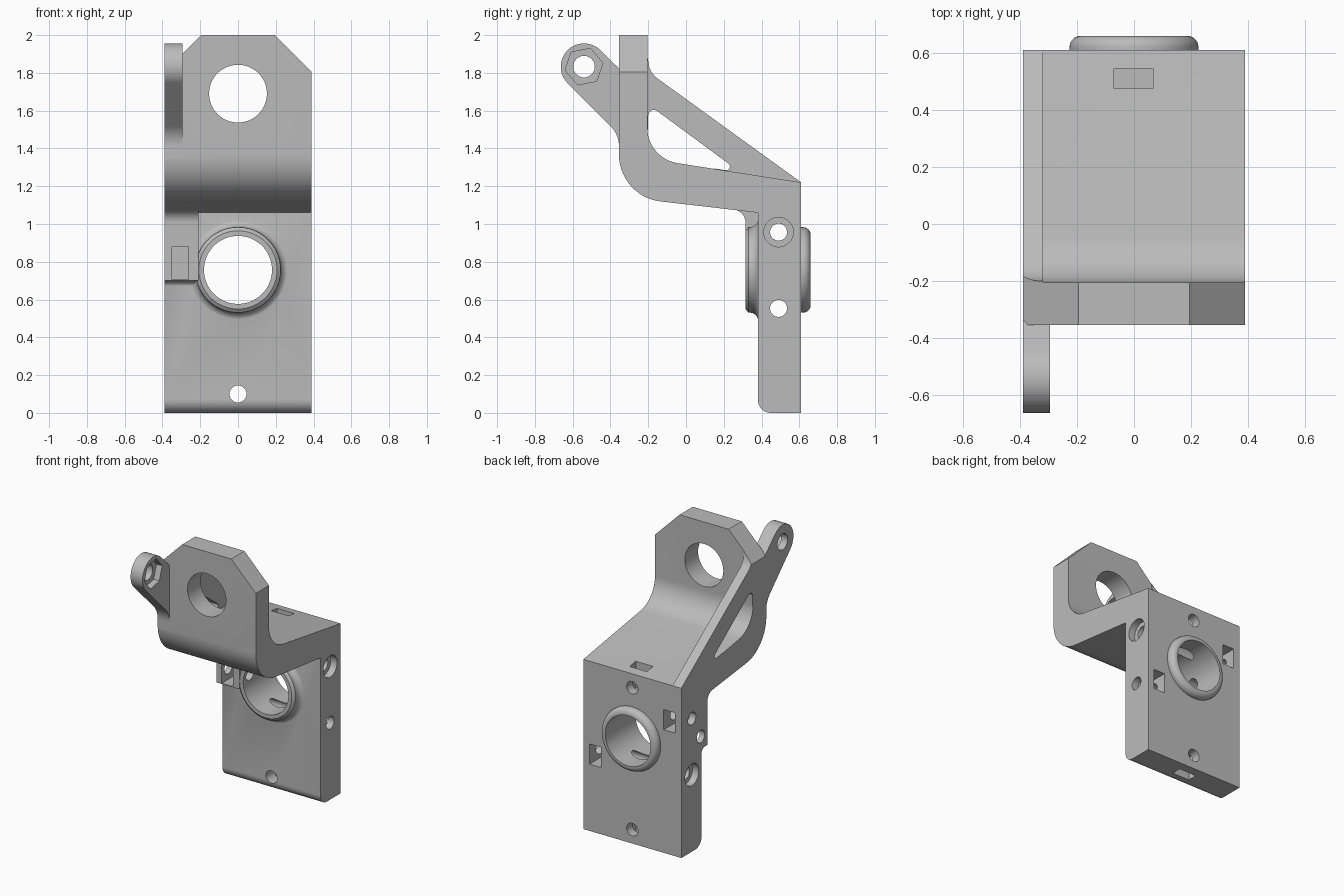
import bpy, bmesh, math
from mathutils import Vector, Matrix

if "Cube" in bpy.data.objects:
    bpy.data.objects.remove(bpy.data.objects["Cube"])

grey = bpy.data.materials.new("grey plastic")
grey.use_nodes = True
grey.diffuse_color = (0.5, 0.5, 0.5, 1)
grey.node_tree.nodes["Principled BSDF"].inputs["Base Color"].default_value = (0.5, 0.5, 0.5, 1)


def rounded(points, steps=10):
    """Closed outline; a third value on a point is its fillet radius."""
    out = []
    for i, p in enumerate(points):
        c = Vector(p[:2])
        if len(p) < 3:
            out.append(c)
            continue
        a = (Vector(points[i - 1][:2]) - c).normalized()
        b = (Vector(points[(i + 1) % len(points)][:2]) - c).normalized()
        half = a.angle(b) / 2
        r = p[2]
        centre = c + (a + b).normalized() * (r / math.sin(half))
        start = c + a * (r / math.tan(half)) - centre
        end = c + b * (r / math.tan(half)) - centre
        sweep = start.angle_signed(end)
        for k in range(steps + 1):
            out.append(centre + Matrix.Rotation(-sweep * k / steps, 2) @ start)
    return out


def circle(u, v, r, n=48, turn=0.0, start=0.0, span=360.0):
    count = n if span == 360 else n + 1
    angles = [math.radians(turn + start + span * k / n) for k in range(count)]
    return [(u + r * math.cos(a), v + r * math.sin(a)) for a in angles]


def finish(name, bm):
    bmesh.ops.recalc_face_normals(bm, faces=bm.faces)
    mesh = bpy.data.meshes.new(name)
    bm.to_mesh(mesh)
    bm.free()
    mesh.materials.append(grey)
    obj = bpy.data.objects.new(name, mesh)
    bpy.context.collection.objects.link(obj)
    return obj


def prism(name, outline, axis, lo, hi):
    """Extrude an outline, (y, z) along x or (x, z) along y."""
    bm = bmesh.new()

    def place(p, t):
        return (t, p[0], p[1]) if axis == "x" else (p[0], t, p[1])

    face = bm.faces.new([bm.verts.new(place(p, lo)) for p in outline])
    grown = bmesh.ops.extrude_face_region(bm, geom=[face])["geom"]
    shift = Vector((hi - lo, 0, 0)) if axis == "x" else Vector((0, hi - lo, 0))
    bmesh.ops.translate(bm, vec=shift, verts=[g for g in grown if isinstance(g, bmesh.types.BMVert)])
    return finish(name, bm)


def box(name, x0, x1, y0, y1, z0, z1):
    return prism(name, [(x0, z0), (x1, z0), (x1, z1), (x0, z1)], "y", y0, y1)


def lathe(name, outline, z, steps=72):
    """Turn an (r, y) outline around the y direction at height z."""
    bm = bmesh.new()
    verts = [bm.verts.new((r, y, z)) for r, y in outline]
    edges = [bm.edges.new(pair) for pair in zip(verts, verts[1:])]
    bmesh.ops.spin(bm, geom=verts + edges, cent=(0, 0, z), axis=(0, 1, 0),
                   angle=math.tau, steps=steps)
    bmesh.ops.remove_doubles(bm, verts=bm.verts, dist=0.0001)
    return finish(name, bm)


def combine(target, tool, operation):
    mod = target.modifiers.new("join", "BOOLEAN")
    mod.operation = operation
    mod.solver = "EXACT"
    mod.object = tool
    bpy.context.view_layer.objects.active = target
    bpy.ops.object.modifier_apply(modifier=mod.name)
    bpy.data.objects.remove(tool)


W = 0.39
BORE_Z = 0.757
BOLT_Y = 0.49

# Cranked plate: lower wall, sloping shelf and upper wall
bracket = prism("bracket", rounded([
    (0.61, 0), (0.61, 1.22), (-0.205, 1.347, 0.19), (-0.205, 2), (-0.355, 2),
    (-0.355, 1.145, 0.25), (0.38, 1.06), (0.38, 0, 0.07)], 14), "x", -W, W)

# Diagonal rib with a triangular opening under it
rib = prism("rib", rounded([
    (-0.28, 1.9), (-0.2, 1.9), (-0.2, 1.806, 0.12), (0.61, 1.22), (0.5, 1.18),
    (0.15, 1.2), (0.15, 1.294), (0.29, 1.272, 0.02), (-0.2, 1.633, 0.03),
    (-0.2, 1.5), (-0.28, 1.5)]), "x", -W, -0.32)
combine(bracket, rib, "UNION")

# Chamfered top corners
for side in (-1, 1):
    corner = prism("corner_cutter", [(side * 0.195, 2), (side * 0.195, 2.2), (side * 0.6, 2.2),
                                     (side * 0.6, 1.595)], "y", -0.5, 0)
    combine(bracket, corner, "DIFFERENCE")

# Thickened nut block on the front of the lower wall
block = prism("nut_block", rounded([
    (0.45, 1.15), (0.18, 1.15), (0.18, 1.085), (0.315, 1.07, 0.07),
    (0.315, 0.7), (0.383, 0.7, 0.04), (0.383, 0.65), (0.45, 0.65)]), "x", -W, -0.21)
combine(bracket, block, "UNION")

# Round boss, flared at the front and rounded at the back
boss = lathe("boss", rounded([
    (0, 0.315), (0.207, 0.315), (0.226, 0.33), (0.226, 0.382, 0.045), (0.285, 0.382),
    (0.285, 0.42), (0.226, 0.42), (0.226, 0.66, 0.04), (0, 0.66)]), BORE_Z)
combine(bracket, boss, "UNION")

# Side arm with a round end
arm_y, arm_z = -0.54, 1.833
arm_outline = circle(arm_y, arm_z, 0.123, n=32, start=45, span=180)
arm_outline += rounded([(-0.5, 1.619), (-0.355, 1.474, 0.15), (-0.355, 1.35), (-0.3, 1.35),
                        (-0.3, 1.77)])[1:]
combine(bracket, prism("side_arm", arm_outline, "x", -W, -0.295), "UNION")

cutters = [
    # Arm hole and its hexagonal nut recess
    prism("arm_hole", circle(arm_y, arm_z, 0.057), "x", -0.5, -0.2),
    prism("arm_hexagon", circle(arm_y, arm_z, 0.102, n=6, turn=11), "x", -0.34, -0.2),
    # Large openings
    prism("upper_opening", circle(0, 1.69, 0.153, n=64), "y", -0.5, 0),
    prism("bore", circle(0, BORE_Z, 0.18, n=72), "y", 0.1, 0.9),
    # Front-to-back screw holes
    prism("lower_hole", circle(0, 0.1, 0.045), "y", 0.3, 0.8),
    prism("upper_hole", circle(0, 1.12, 0.045), "y", 0.3, 0.8),
    # Cross bolt holes and counterbores
    prism("upper_bolt", circle(BOLT_Y, 0.957, 0.045), "x", -0.5, 0.5),
    prism("lower_bolt", circle(BOLT_Y, 0.553, 0.045), "x", -0.5, 0.5),
    prism("upper_counterbore", circle(BOLT_Y, 0.957, 0.078), "x", 0.34, 0.5),
    prism("lower_counterbore", circle(BOLT_Y, 0.553, 0.078), "x", -0.5, -0.34),
    prism("set_screw", circle(0.39, 0.79, 0.045), "x", -0.5, -0.1),
    # Nut slots
    box("front_slot", -0.35, -0.262, 0.2, 0.46, 0.705, 0.88),
    box("back_slot_right", -0.34, -0.25, 0.42, 0.8, 0.885, 1.03),
    box("back_slot_left", 0.25, 0.34, 0.42, 0.8, 0.48, 0.625),
    box("top_slot", -0.07, 0.067, 0.475, 0.545, 1.05, 1.4),
    box("bottom_slot", -0.07, 0.067, 0.475, 0.545, -0.2, 0.17),
]
for cutter in cutters:
    combine(bracket, cutter, "DIFFERENCE")

bpy.ops.object.select_all(action="DESELECT")
bracket.select_set(True)
bpy.context.view_layer.objects.active = bracket
bpy.ops.object.shade_smooth_by_angle(angle=math.radians(30))
